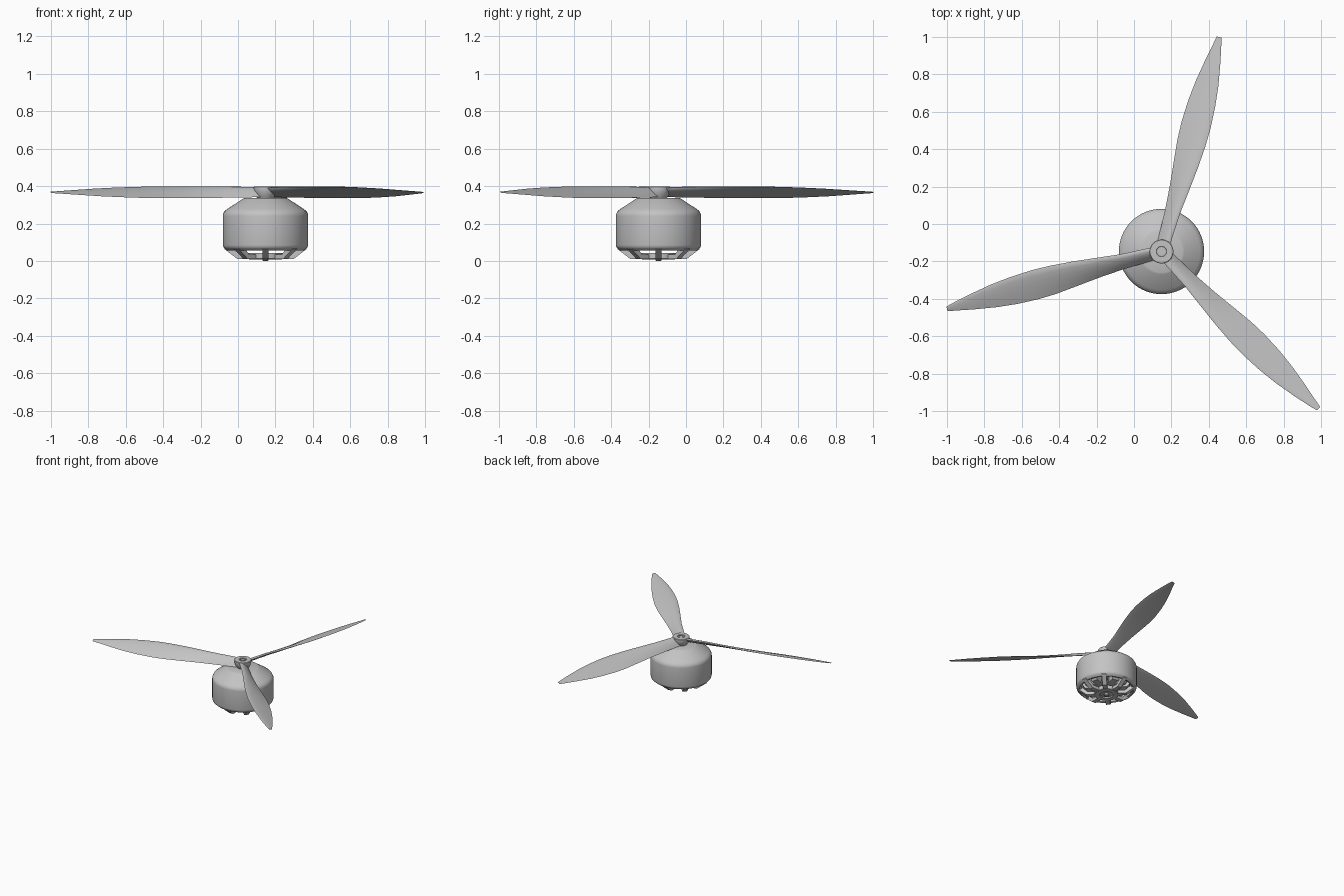
import bpy
import bmesh
from math import sin, cos, pi, radians, sqrt
from mathutils import Matrix, Vector

cube = bpy.data.objects.get("Cube")
if cube:
    bpy.data.objects.remove(cube, do_unlink=True)

AXIS = Vector((0.147, -0.147, 0))

grey = bpy.data.materials.new("plain grey")
grey.use_nodes = True
GREY = (0.55, 0.55, 0.55, 1)
grey.diffuse_color = GREY
grey.node_tree.nodes["Principled BSDF"].inputs["Base Color"].default_value = GREY


def finish(name, bm, angle=0.0, smooth=32):
    """Turn a bmesh built around the origin into an object on the motor axis."""
    bmesh.ops.recalc_face_normals(bm, faces=bm.faces)
    mesh = bpy.data.meshes.new(name)
    bm.to_mesh(mesh)
    bm.free()
    mesh.materials.append(grey)
    obj = bpy.data.objects.new(name, mesh)
    bpy.context.collection.objects.link(obj)
    obj.location = AXIS
    obj.rotation_euler.z = angle
    bpy.ops.object.select_all(action="DESELECT")
    obj.select_set(True)
    bpy.context.view_layer.objects.active = obj
    bpy.ops.object.shade_smooth_by_angle(angle=radians(smooth))
    return obj


def skin(bm, rings, close=False):
    """Join rings of vertices with quads; close links the last to the first."""
    pairs = list(zip(rings, rings[1:]))
    if close:
        pairs.append((rings[-1], rings[0]))
    for a, b in pairs:
        n = len(a)
        for i in range(n):
            j = (i + 1) % n
            bm.faces.new((a[i], a[j], b[j], b[i]))


def lathe(name, profile, close=False, steps=64):
    """Spin an (r, z) profile round the axis."""
    bm = bmesh.new()
    rings = [[bm.verts.new((r * cos(2 * pi * i / steps), r * sin(2 * pi * i / steps), z))
              for i in range(steps)] for r, z in profile]
    skin(bm, rings, close)
    if not close:
        bm.faces.new(rings[0])
        bm.faces.new(rings[-1])
    return finish(name, bm)


def plate(name, profile, half_width, angle):
    """Extrude an (r, z) outline sideways, then turn it round the axis."""
    bm = bmesh.new()
    rings = [[bm.verts.new((r, side * half_width, z)) for r, z in profile] for side in (-1, 1)]
    skin(bm, rings)
    for ring in rings:
        bm.faces.new(ring)
    return finish(name, bm, angle)


# Motor bell: hollow shell with a rounded shoulder and an open bottom rim
lathe("motor_bell", [
    (0.03, 0.336), (0.112, 0.336), (0.122, 0.332), (0.205, 0.277), (0.219, 0.266),
    (0.227, 0.25), (0.228, 0.24), (0.228, 0.085), (0.225, 0.073), (0.218, 0.066),
    (0.205, 0.056), (0.19, 0.06), (0.19, 0.24), (0.11, 0.3), (0.03, 0.3)], close=True)

# Bottom cage: eight spokes from the rim to the bearing ring
for k in range(8):
    plate("cage_spoke", [
        (0.06, 0.01), (0.15, 0.01), (0.22, 0.064), (0.215, 0.085),
        (0.195, 0.085), (0.14, 0.035), (0.06, 0.035)], 0.017, k * pi / 4)
lathe("bearing_ring", [(0.05, 0.008), (0.086, 0.008), (0.09, 0.012), (0.09, 0.042),
                       (0.05, 0.042)], close=True)
lathe("bearing", [(0.022, 0.014), (0.04, 0.014), (0.055, 0.02), (0.055, 0.04),
                  (0.022, 0.04)], close=True)

# Stator: core with coils, showing through the cage
lathe("stator_core", [(0.1, 0.06), (0.1, 0.24)])
for k in range(12):
    plate("stator_coil", [(0.09, 0.075), (0.1, 0.06), (0.155, 0.06), (0.175, 0.08),
                          (0.175, 0.2), (0.09, 0.2)], 0.025, (k + 0.5) * pi / 6)

# Shaft and propeller hub with a bored top
lathe("shaft", [(0.012, 0), (0.016, 0.004), (0.016, 0.393)], steps=32)
lathe("propeller_hub", [
    (0.026, 0.33), (0.04, 0.33), (0.054, 0.35), (0.062, 0.372), (0.064, 0.385),
    (0.064, 0.394), (0.061, 0.397), (0.028, 0.397), (0.026, 0.395)], close=True, steps=48)
lathe("hub_washer", [(0.014, 0.335), (0.027, 0.335), (0.027, 0.388), (0.014, 0.388)],
      close=True, steps=32)

# Blade stations: radius, trailing reach, leading reach, half rise
STATIONS = [
    (0.03, 0.034, 0.034, 0.024), (0.10, 0.036, 0.037, 0.026), (0.22, 0.039, 0.043, 0.028),
    (0.35, 0.048, 0.058, 0.029), (0.48, 0.061, 0.072, 0.030), (0.60, 0.073, 0.081, 0.030),
    (0.70, 0.076, 0.083, 0.029), (0.82, 0.071, 0.077, 0.025), (0.93, 0.059, 0.065, 0.020),
    (1.05, 0.039, 0.044, 0.012), (1.14, 0.021, 0.025, 0.006), (1.187, 0.012, 0.013, 0.003)]
CHORD = [0, 0.06, 0.2, 0.4, 0.6, 0.8, 1]


def section(r, trail, lead, rise):
    """Twisted aerofoil: rounded leading edge high, thin trailing edge low."""
    thick = 0.028 - 0.02 * r
    start, end = Vector((-lead, rise)), Vector((trail, -rise))
    normal = Vector((end.y - start.y, start.x - end.x)).normalized()
    if normal.y < 0:
        normal = -normal

    def at(t, weight):
        bulge = thick * 1.9 * sqrt(t) * (1 - t) * weight
        p = start.lerp(end, t) + normal * bulge
        return (r, p.x, 0.366 + p.y)
    upper = [at(t, 0.8) for t in CHORD]
    lower = [at(t, -0.35) for t in reversed(CHORD[1:-1])]
    return upper + lower


# Three blades, evenly spaced
for k in range(3):
    bm = bmesh.new()
    rings = [[bm.verts.new(p) for p in section(*s)] for s in STATIONS]
    skin(bm, rings)
    bm.faces.new(rings[0])
    bm.faces.new(rings[-1])
    finish("propeller_blade", bm, radians(75 + 120 * k), 40)
